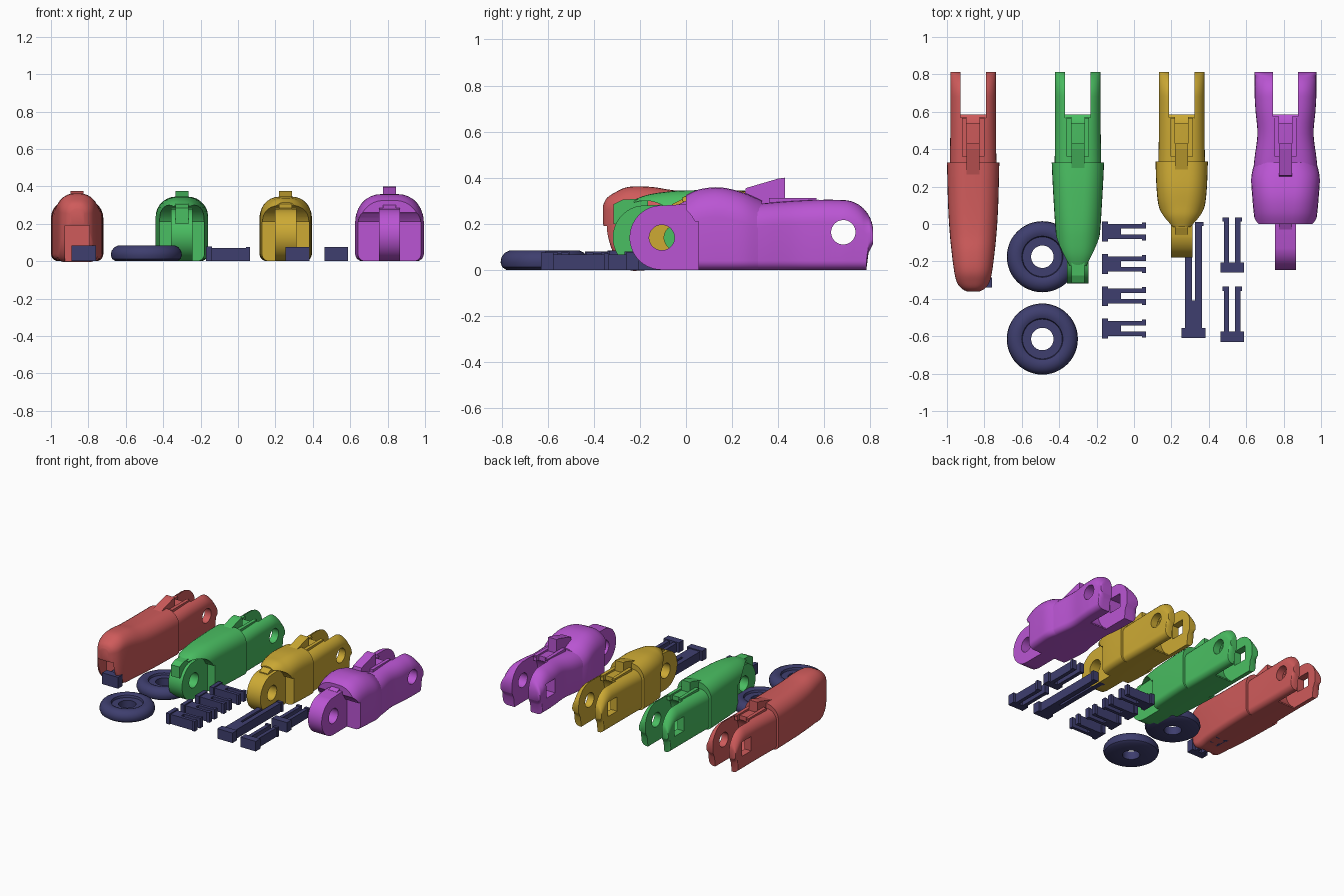
import bpy, bmesh, math
from mathutils import Matrix, Vector

if "Cube" in bpy.data.objects:
    bpy.data.objects.remove(bpy.data.objects["Cube"])


def material(name, rgb):
    m = bpy.data.materials.new(name)
    lin = [c / 12.92 if c < 0.04 else ((c + 0.055) / 1.055) ** 2.4 for c in (v / 255 for v in rgb)]
    m.diffuse_color = (*lin, 1)
    m.use_nodes = True
    m.node_tree.nodes["Principled BSDF"].inputs["Base Color"].default_value = m.diffuse_color
    return m


RED = material("soft red", (207, 91, 91))
GREEN = material("green", (74, 191, 98))
GOLD = material("gold", (205, 170, 52))
PURPLE = material("orchid purple", (186, 85, 211))
NAVY = material("dark navy", (62, 62, 110))


def finish(name, bm, mat):
    bmesh.ops.recalc_face_normals(bm, faces=bm.faces)
    me = bpy.data.meshes.new(name)
    bm.to_mesh(me)
    bm.free()
    ob = bpy.data.objects.new(name, me)
    bpy.context.collection.objects.link(ob)
    if mat:
        me.materials.append(mat)
    return ob


def smooth(ob, angle=35):
    bpy.ops.object.select_all(action='DESELECT')
    ob.select_set(True)
    bpy.context.view_layer.objects.active = ob
    bpy.ops.object.shade_smooth_by_angle(angle=math.radians(angle))


def prism(name, mat, x0, x1, profile):
    """Extrude a (y, z) profile along x."""
    bm = bmesh.new()
    f = bm.faces.new([bm.verts.new((x0, y, z)) for y, z in profile])
    r = bmesh.ops.extrude_face_region(bm, geom=[f])
    vs = [v for v in r['geom'] if isinstance(v, bmesh.types.BMVert)]
    bmesh.ops.translate(bm, verts=vs, vec=(x1 - x0, 0, 0))
    return finish(name, bm, mat)


def box(name, mat, x0, x1, y0, y1, z0, z1):
    return prism(name, mat, x0, x1, [(y0, z0), (y1, z0), (y1, z1), (y0, z1)])


def disc(y, z, r, n=40):
    return [(y + r * math.cos(2 * math.pi * i / n), z + r * math.sin(2 * math.pi * i / n)) for i in range(n)]


def loft(name, mat, cx, sections, rt):
    """Skin rounded-rectangle sections (y, half width, bottom, top)."""
    bm = bmesh.new()
    rings = []
    for y, hw, z0, z1 in sections:
        h = z1 - z0
        t, b = min(rt, hw * 0.85, h * 0.5), min(0.04, hw * 0.4, h * 0.3)
        ring = []
        for sx, sz, r, a0 in ((1, 0, b, -90), (1, 1, t, 0), (-1, 1, t, 90), (-1, 0, b, 180)):
            px, pz = cx + sx * (hw - r), (z1 - r if sz else z0 + r)
            for k in range(8):
                a = math.radians(a0 + 90 * k / 7)
                ring.append(bm.verts.new((px + r * math.cos(a), y, pz + r * math.sin(a))))
        rings.append(ring)
    for A, B in zip(rings, rings[1:]):
        for i in range(len(A)):
            j = (i + 1) % len(A)
            bm.faces.new((A[i], A[j], B[j], B[i]))
    bm.faces.new(rings[0])
    bm.faces.new(rings[-1])
    return finish(name, bm, mat)


def cut(ob, *cutters):
    bpy.context.view_layer.objects.active = ob
    for c in cutters:
        m = ob.modifiers.new("cut", 'BOOLEAN')
        m.operation, m.object, m.solver = 'DIFFERENCE', c, 'EXACT'
        bpy.ops.object.modifier_apply(modifier=m.name)
        bpy.data.objects.remove(c)


def smooth_steps(secs, n=4):
    """Ease between section stations with a Catmull-Rom curve."""
    out = []
    for i in range(len(secs) - 1):
        p = [Vector(secs[max(0, min(len(secs) - 1, i + k))]) for k in (-1, 0, 1, 2)]
        for s in range(n):
            t = s / n
            out.append(tuple(p[1] + 0.5 * t * (p[2] - p[0] + t * (2 * p[0] - 5 * p[1] + 4 * p[2] - p[3]
                             + t * (3 * (p[1] - p[2]) + p[3] - p[0])))))
    return out + [tuple(secs[-1])]


HY, HZ = 0.683, 0.163  # rear hinge axis


def segment(label, mat, cx, body, cheeks, rt, hinge=None, ridge=None, hook=0.375):
    # rounded main shell, relieved around the front hinge
    shell = loft(label + "_shell", mat, cx, smooth_steps(body), rt)
    if hinge is not None:
        cut(shell,
            prism("c", None, cx - 0.3, cx + 0.3, disc(hinge, 0.14, 0.16)),
            box("c", None, cx - 0.3, cx + 0.3, hinge - 0.4, hinge + 0.16, -0.1, 0.21))
        # round front tongue with pin hole
        arc = [(hinge + 0.14 * math.cos(a), 0.14 + 0.14 * math.sin(a))
               for a in (math.radians(270 - 170 * i / 24) for i in range(25))]
        tongue = prism(label + "_tongue", mat, cx - 0.057, cx + 0.057,
                       arc + [(hinge + 0.2, 0.29), (hinge + 0.2, 0)])
        cut(tongue, prism("c", None, cx - 0.2, cx + 0.2, disc(hinge, 0.14, 0.055)))
        smooth(tongue)
        # ridge over the tongue
        prism(label + "_ridge", mat, cx - 0.035, cx + 0.035,
              [(ridge, 0.2), (ridge + 0.15, 0.2), (ridge + 0.15, 0.31), (ridge + 0.04, 0.305), (ridge, 0.285)])
    else:
        # fingertip recess
        cut(shell, box("c", None, cx - 0.065, cx + 0.065, -0.5, -0.24, -0.1, 0.19))
    smooth(shell)
    # rear cheeks with rounded ends
    hw = cheeks[-1][1]
    ends = []
    for i in range(1, 13):
        a = math.radians(86 * i / 12)
        y = HY + 0.13 * math.sin(a)
        ends.append((y, hw, 0 if y < 0.786 else 0.06 + (y - 0.786) * 2, HZ + 0.14 * math.cos(a)))
    fork = loft(label + "_fork", mat, cx, smooth_steps(cheeks) + ends, rt * 0.75)
    cut(fork,
        prism("c", None, cx - 0.068, cx + 0.068, disc(HY, 0.16, 0.18, 64)),
        box("c", None, cx - 0.068, cx + 0.068, 0.585, 0.95, -0.1, 0.5),
        box("c", None, cx - 0.035, cx + 0.035, 0.54, 0.7, 0.2, 0.5),
        prism("c", None, cx, cx + 0.3, disc(HY, HZ, 0.053)),
        box("c", None, cx - 0.3, cx, HY - 0.054, HY + 0.054, HZ - 0.054, HZ + 0.054))
    smooth(fork)
    # sloped cord hook on top
    prism(label + "_hook", mat, cx - 0.035, cx + 0.035,
          [(0.24, 0.27), (0.43, 0.27), (0.43, hook), (0.40, hook - 0.004), (0.26, hook - 0.045)])
    # notched deck behind the hook
    for s in (-1, 1):
        a, b = sorted((cx + s * 0.035, cx + s * 0.06))
        box(label + "_deck", mat, a, b, 0.36, 0.567, 0.27, 0.312)


plain = [(0.28, 0.125, 0, 0.29), (0.5, 0.122, 0, 0.3), (HY, 0.122, 0, HZ + 0.14)]

segment("tip_segment", RED, -0.86,
        [(0.33, 0.14, 0, 0.33), (0.1, 0.134, 0, 0.335), (-0.05, 0.125, 0, 0.345), (-0.15, 0.115, 0, 0.36),
         (-0.25, 0.102, 0, 0.36), (-0.31, 0.088, 0.06, 0.335), (-0.345, 0.062, 0.15, 0.31), (-0.36, 0.035, 0.2, 0.28)],
        plain, 0.1)
segment("middle_segment", GREEN, -0.30,
        [(0.33, 0.14, 0, 0.34), (0.2, 0.134, 0, 0.345), (0, 0.122, 0, 0.345), (-0.1, 0.112, 0, 0.337),
         (-0.17, 0.095, 0, 0.325), (-0.225, 0.065, 0, 0.305)],
        plain, 0.1, -0.178, -0.315)
segment("lower_segment", GOLD, 0.255,
        [(0.335, 0.14, 0, 0.335), (0.2, 0.135, 0, 0.345), (0.1, 0.124, 0, 0.34), (0.04, 0.1, 0, 0.335),
         (-0.015, 0.06, 0, 0.315)],
        plain, 0.1, -0.04, -0.06)
segment("base_segment", PURPLE, 0.81,
        [(0.33, 0.165, 0, 0.30), (0.25, 0.183, 0, 0.335), (0.15, 0.178, 0, 0.358), (0.06, 0.17, 0, 0.35),
         (0.0, 0.162, 0, 0.325)],
        [(0.25, 0.175, 0, 0.28), (0.35, 0.166, 0, 0.29), (0.48, 0.15, 0, 0.3), (0.6, 0.16, 0, 0.305),
         (HY, 0.165, 0, HZ + 0.14)],
        0.13, -0.105, -0.03, 0.4)


def pin(name, x, y, length, head, hw, h=0.075, turn=0, split=0.05, gap=0.016):
    """Split snap pin: head at (x, y), running along +y before turning."""
    bm = bmesh.new()

    def add(x0, x1, y0, y1, z1):
        m = Matrix.Translation(((x0 + x1) / 2, (y0 + y1) / 2, z1 / 2)) @ Matrix.Diagonal((x1 - x0, y1 - y0, z1, 1))
        bmesh.ops.create_cube(bm, size=1, matrix=m)
    hl = 0.055 if not turn else 0.03
    add(-head, head, 0, hl, h)
    add(-hw, hw, hl - 0.002, split, h * 0.9)
    for s in (-1, 1):
        add(*sorted((s * gap, s * hw)), split - 0.002, length, h * 0.9)
        add(*sorted((s * gap, s * (hw + 0.008))), length - 0.022, length, h * 0.95)
    bmesh.ops.transform(bm, verts=bm.verts, matrix=Matrix.Translation((x, y, 0)) @ Matrix.Rotation(turn, 4, 'Z'))
    return finish(name, bm, NAVY)


# short hinge pins, long pin, cord pins and the pin under the tip
for i in range(4):
    pin("short_pin", -0.17, -0.04 - 0.173 * i, 0.235, 0.053, 0.04, 0.08, -math.pi / 2, 0.1)
pin("long_pin", 0.318, -0.61, 0.62, 0.063, 0.045, 0.075, 0, 0.2, 0.008)
for y in (-0.26, -0.63):
    pin("cord_pin", 0.525, y, 0.295, 0.063, 0.044, 0.075)
pin("tip_pin", -0.825, -0.34, 0.3, 0.066, 0.04, 0.085)

# tyre-like rings
RING = [(0.06, 0), (0.165, 0), (0.183, 0.012), (0.19, 0.032), (0.186, 0.055), (0.172, 0.074), (0.15, 0.085),
        (0.125, 0.085), (0.11, 0.078), (0.106, 0.062), (0.06, 0.062)]
for y in (-0.175, -0.615):
    bm = bmesh.new()
    N = 48
    rows = [[bm.verts.new((-0.49 + r * math.cos(2 * math.pi * i / N), y + r * math.sin(2 * math.pi * i / N), z))
             for r, z in RING] for i in range(N)]
    for i in range(N):
        A, B = rows[i], rows[(i + 1) % N]
        for j in range(len(RING)):
            k = (j + 1) % len(RING)
            bm.faces.new((A[j], A[k], B[k], B[j]))
    smooth(finish("ring", bm, NAVY))
